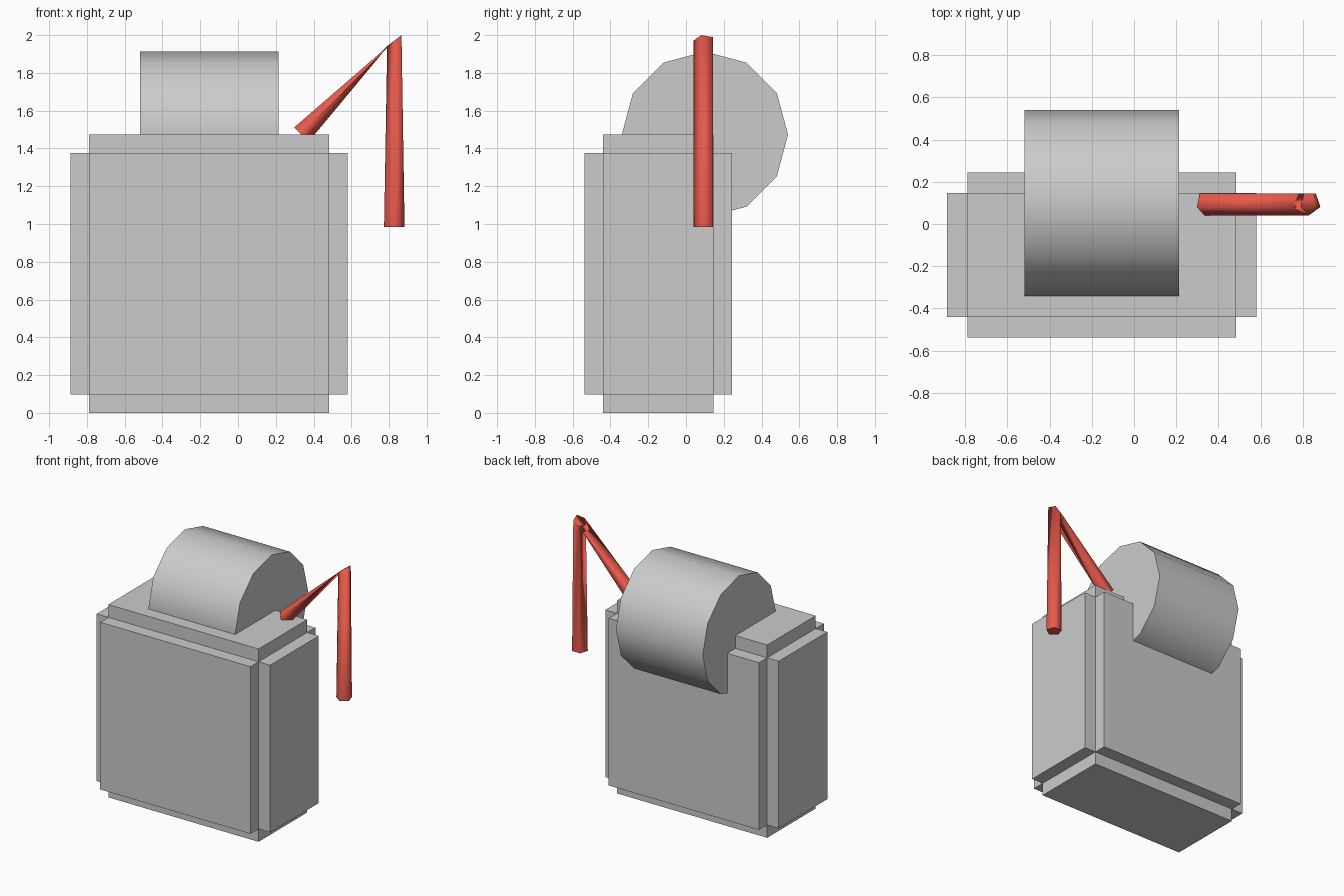
import bpy, bmesh
from math import radians, sin, cos
from mathutils import Matrix, Vector

if "Cube" in bpy.data.objects:
    bpy.data.objects.remove(bpy.data.objects["Cube"])


def finish(name, bm, material=None):
    bmesh.ops.recalc_face_normals(bm, faces=bm.faces)
    mesh = bpy.data.meshes.new(name)
    bm.to_mesh(mesh)
    bm.free()
    obj = bpy.data.objects.new(name, mesh)
    bpy.context.collection.objects.link(obj)
    if material:
        mesh.materials.append(material)
    return obj


def smooth_sides(bm):
    # side quads are smooth, end caps stay flat
    for f in bm.faces:
        f.smooth = len(f.verts) == 4


# Cabinet: a box with every face pushed out, leaving notched edges
lo, hi = Vector((-0.788, -0.44, 0.098)), Vector((0.482, 0.146, 1.375))
size = hi - lo
bm = bmesh.new()
bmesh.ops.create_cube(bm, size=1, matrix=Matrix.Translation((lo + hi) / 2) @ Matrix.Diagonal((*size, 1)))
bm.normal_update()
panels = bmesh.ops.extrude_discrete_faces(bm, faces=bm.faces[:])["faces"]
for f in panels:
    f.normal_update()
    bmesh.ops.translate(bm, vec=f.normal * 0.098, verts=f.verts)
finish("cabinet", bm)

# Drum: twelve-sided cylinder lying along x, sunk into the cabinet
bm = bmesh.new()
place = Matrix.Translation((-0.153, 0.1, 1.473)) @ Matrix.Rotation(radians(90), 4, "Y")
bmesh.ops.create_cone(bm, cap_ends=True, segments=12, radius1=0.44, radius2=0.44, depth=0.733, matrix=place)
smooth_sides(bm)
finish("drum", bm)

# Lever: five-sided bar bent over once; each ring is (centre x, z, half-width direction x, z)
red = bpy.data.materials.new("lever_red")
red.diffuse_color = (0.8, 0.1, 0.07, 1)
red.use_nodes = True
red.node_tree.nodes["Principled BSDF"].inputs["Base Color"].default_value = red.diffuse_color
R, CY = 0.057, 0.098
rings = [(0.828, 0.985, 1, 0), (0.828, 1.971, 0.70, 0.535), (0.335, 1.473, -0.70, 0.70)]
bm = bmesh.new()
loops = []
for x, z, ux, uz in rings:
    loop = []
    for i in range(5):
        a = radians(-90 + 72 * i)
        loop.append(bm.verts.new((x + R * cos(a) * ux, CY + R * sin(a), z + R * cos(a) * uz)))
    loops.append(loop)
for a, b in zip(loops, loops[1:]):
    for i in range(5):
        j = (i + 1) % 5
        bm.faces.new((a[i], a[j], b[j], b[i]))
bm.faces.new(loops[0])
bm.faces.new(loops[-1])
smooth_sides(bm)
finish("lever", bm, red)
